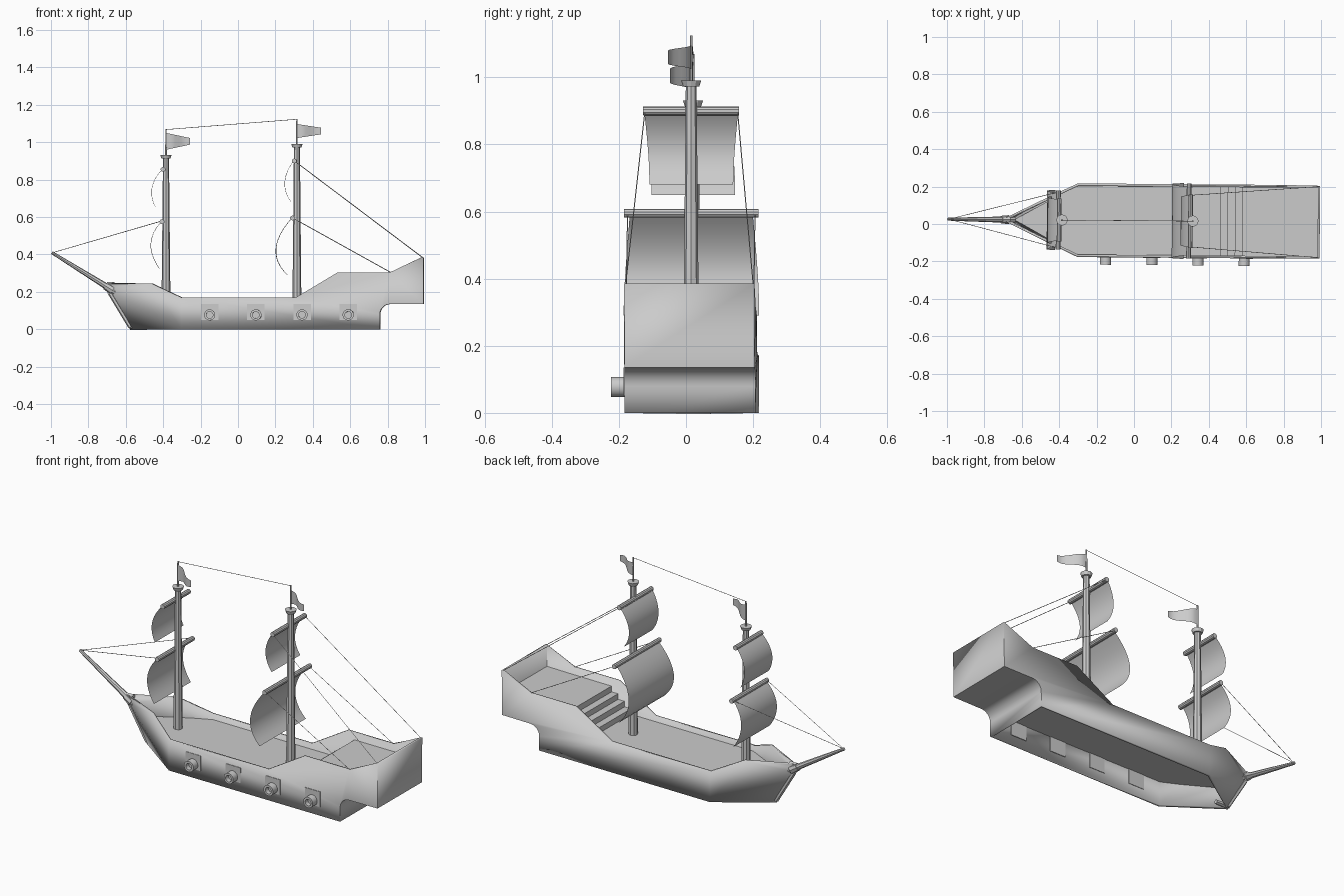
import bpy, bmesh, math
from mathutils import Vector, Matrix

if "Cube" in bpy.data.objects:
    bpy.data.objects.remove(bpy.data.objects["Cube"])

grey = bpy.data.materials.new("plain_grey")
grey.use_nodes = True
tone = (0.6, 0.6, 0.6, 1)
grey.diffuse_color = tone
grey.node_tree.nodes["Principled BSDF"].inputs["Base Color"].default_value = tone

# The ship's centre line sits slightly skewed off the origin
PLACE = Matrix.Translation((0, 0.018, 0)) @ Matrix.Rotation(-0.008, 4, 'Z')
W = 0.19       # half beam
DECK = 0.14
POOP = 0.265


def finish(name, bm, smooth=False):
    bm.transform(PLACE)
    me = bpy.data.meshes.new(name)
    bm.to_mesh(me)
    bm.free()
    me.materials.append(grey)
    ob = bpy.data.objects.new(name, me)
    bpy.context.collection.objects.link(ob)
    if smooth:
        bpy.ops.object.select_all(action='DESELECT')
        ob.select_set(True)
        bpy.context.view_layer.objects.active = ob
        bpy.ops.object.shade_smooth_by_angle(angle=math.radians(35))
    return ob


def add_rod(bm, a, b, r0, r1, sides):
    a, b = Vector(a), Vector(b)
    turn = (b - a).to_track_quat('Z', 'Y').to_matrix().to_4x4()
    return bmesh.ops.create_cone(
        bm, cap_ends=True, segments=sides, radius1=r0, radius2=r1,
        depth=(b - a).length, matrix=Matrix.Translation((a + b) / 2) @ turn)["verts"]


def rod(name, a, b, r0, r1=None, sides=8, smooth=False):
    bm = bmesh.new()
    add_rod(bm, a, b, r0, r0 if r1 is None else r1, sides)
    return finish(name, bm, smooth)


def box(name, lo, hi):
    bm = bmesh.new()
    lo, hi = Vector(lo), Vector(hi)
    bmesh.ops.create_cube(bm, size=1, matrix=Matrix.Translation((lo + hi) / 2)
                          @ Matrix.Diagonal((*(hi - lo), 1)))
    return finish(name, bm)


def slab(name, outline, z, thick):
    bm = bmesh.new()
    face = bm.faces.new([bm.verts.new((x, y, z)) for x, y in outline])
    ext = bmesh.ops.extrude_face_region(bm, geom=[face])["geom"]
    bmesh.ops.translate(bm, vec=(0, 0, -thick),
                        verts=[v for v in ext if isinstance(v, bmesh.types.BMVert)])
    bmesh.ops.recalc_face_normals(bm, faces=bm.faces)
    return finish(name, bm)


# Hull shell: two flat sides, stern strip with a cove, tapering bow, open below
bm = bmesh.new()
cove = [(0.815 - 0.06 * math.cos(t), 0.08 + 0.06 * math.sin(t))
        for t in [i * math.pi / 12 for i in range(7)]]
stern = [(0.755, 0)] + cove + [(0.988, 0.14), (0.988, 0.385)]
rail = [(0.815, 0.305), (0.535, 0.305), (0.31, 0.17), (-0.3, 0.17)]
stem = [bm.verts.new(p) for p in ((-0.7, 0, 0.245), (-0.68, 0, 0.2), (-0.57, 0, 0))]
strips = []
for s in (-1, 1):
    back = [bm.verts.new((x, s * W, z)) for x, z in stern]
    top = [bm.verts.new((x, s * W, z)) for x, z in rail]
    keel = bm.verts.new((-0.3, s * W, 0))
    shoulder = bm.verts.new((-0.46, s * W * 0.6, 0.245))
    bm.faces.new([keel] + back + top)
    for tri in ((keel, top[-1], shoulder), (keel, shoulder, stem[1]),
                (keel, stem[1], stem[2]), (shoulder, stem[0], stem[1])):
        bm.faces.new(tri)
    strips.append(back)
for i in range(len(stern) - 1):
    bm.faces.new((strips[0][i], strips[0][i + 1], strips[1][i + 1], strips[1][i]))
bmesh.ops.recalc_face_normals(bm, faces=bm.faces)
hull = finish("hull", bm, True)
mod = hull.modifiers.new("planking", 'SOLIDIFY')
mod.thickness = 0.014
mod.offset = 0

# Decks and steps
slab("main_deck", [(-0.64, 0), (-0.3, -W), (0.75, -W), (0.75, W), (-0.3, W)], DECK, 0.01)
slab("quarter_deck", [(0.58, -W), (0.985, -W), (0.985, W), (0.58, W)], POOP, 0.01)
rise = (POOP - DECK) / 4
for i in range(4):
    x = 0.46 + 0.04 * i
    box("step", (x, -W, DECK - 0.005), (x + 0.045, W, DECK + rise * (i + 1) - 0.001))

# Stem post and bowsprit
bm = bmesh.new()
path = [(-0.5, 0.012), (-0.575, 0.012), (-0.685, 0.195), (-0.7, 0.24), (-0.66, 0.24)]
for (x0, z0), (x1, z1) in zip(path, path[1:]):
    add_rod(bm, (x0, 0, z0), (x1, 0, z1), 0.012, 0.012, 6)
finish("stem_post", bm)
rod("bowsprit", (-0.64, 0, 0.19), (-0.995, 0, 0.41), 0.018, 0.008)
rod("bowsprit_collar", (-0.67, 0, 0.208), (-0.71, 0, 0.233), 0.024, 0.02)


def sail(name, profile, half_top, half_low):
    # Quadratic sweep through top, belly and foot points
    (x0, z0), (xm, zm), (x2, z2) = profile
    x1, z1 = 2 * xm - (x0 + x2) / 2, 2 * zm - (z0 + z2) / 2
    bm = bmesh.new()
    rows = []
    for i in range(13):
        t = i / 12
        a, b, c = (1 - t) ** 2, 2 * t * (1 - t), t * t
        w = half_top + (half_low - half_top) * math.sin(t * math.pi / 2)
        rows.append([bm.verts.new((a * x0 + b * x1 + c * x2, s * w,
                                   a * z0 + b * z1 + c * z2)) for s in (-1, 1)])
    for p, q in zip(rows, rows[1:]):
        bm.faces.new((p[0], p[1], q[1], q[0]))
    finish(name, bm, True)


def flag(name, x, z, length, h0, h1):
    bm = bmesh.new()
    cols = []
    for i in range(9):
        t = i / 8
        h = (h0 + (h1 - h0) * t) / 2
        y = -0.068 * t + 0.012 * math.sin(t * math.tau)
        cols.append([bm.verts.new((x + length * t, y, z + k * h)) for k in (-1, 1)])
    for p, q in zip(cols, cols[1:]):
        bm.faces.new((p[0], q[0], q[1], p[1]))
    finish(name, bm, True)


def mast(label, x, top, tip, flag_h):
    rod(label + "_mast", (x, 0, DECK - 0.005), (x, 0, top), 0.024, 0.016)
    rod(label + "_mast_cap", (x, 0, top - 0.012), (x, 0, top + 0.006), 0.024, 0.03, 12)
    rod(label + "_flagpole", (x, 0, top), (x, 0, tip), 0.005, 0.004, 6)
    flag(label + "_flag", x, tip - 0.065, 0.13, flag_h, 0.035)


def yard(name, x, z, half):
    rod(name, (x, -half, z), (x, half, z), 0.013, sides=10, smooth=True)


mast("fore", -0.385, 0.925, 1.07, 0.09)
mast("main", 0.315, 0.985, 1.125, 0.075)

# Yards with their sails
yard("fore_upper_yard", -0.4, 0.855, 0.115)
yard("fore_lower_yard", -0.405, 0.575, 0.157)
yard("main_upper_yard", 0.302, 0.9, 0.143)
yard("main_lower_yard", 0.293, 0.595, 0.2)
sail("fore_upper_sail", ((-0.405, 0.855), (-0.46, 0.755), (-0.44, 0.65)), 0.11, 0.125)
sail("fore_lower_sail", ((-0.41, 0.575), (-0.466, 0.455), (-0.42, 0.325)), 0.145, 0.16)
sail("main_upper_sail", ((0.297, 0.9), (0.25, 0.785), (0.285, 0.68)), 0.14, 0.125)
sail("main_lower_sail", ((0.288, 0.595), (0.203, 0.43), (0.265, 0.29)), 0.183, 0.202)

# Rigging
bm = bmesh.new()
add_rod(bm, (-0.385, 0, 1.068), (0.315, 0, 1.123), 0.0015, 0.0015, 4)
for s in (-1, 1):
    for a, b in (((-0.99, 0, 0.41), (-0.405, s * 0.15, 0.58)),
                 ((0.302, s * 0.138, 0.9), (0.988, s * W, 0.383)),
                 ((0.293, s * 0.19, 0.595), (0.815, s * W, 0.305))):
        add_rod(bm, a, b, 0.0015, 0.0015, 4)
finish("rigging", bm)

# Gunports and guns along one side
for i in range(4):
    x = -0.15 + 0.247 * i
    box("gunport", (x - 0.047, -W - 0.009, 0.05), (x + 0.047, -W + 0.009, 0.135))
    bm = bmesh.new()
    add_rod(bm, (x, -W + 0.005, 0.077), (x, -0.237, 0.077), 0.03, 0.03, 14)
    muzzle = min((f for f in bm.faces if len(f.verts) > 4),
                 key=lambda f: f.calc_center_median().y)
    bmesh.ops.inset_region(bm, faces=[muzzle], thickness=0.012)
    hole = bmesh.ops.extrude_face_region(bm, geom=[muzzle])["geom"]
    bmesh.ops.translate(bm, vec=(0, 0.025, 0),
                        verts=[v for v in hole if isinstance(v, bmesh.types.BMVert)])
    bm.faces.remove(muzzle)
    finish("gun", bm, True)
